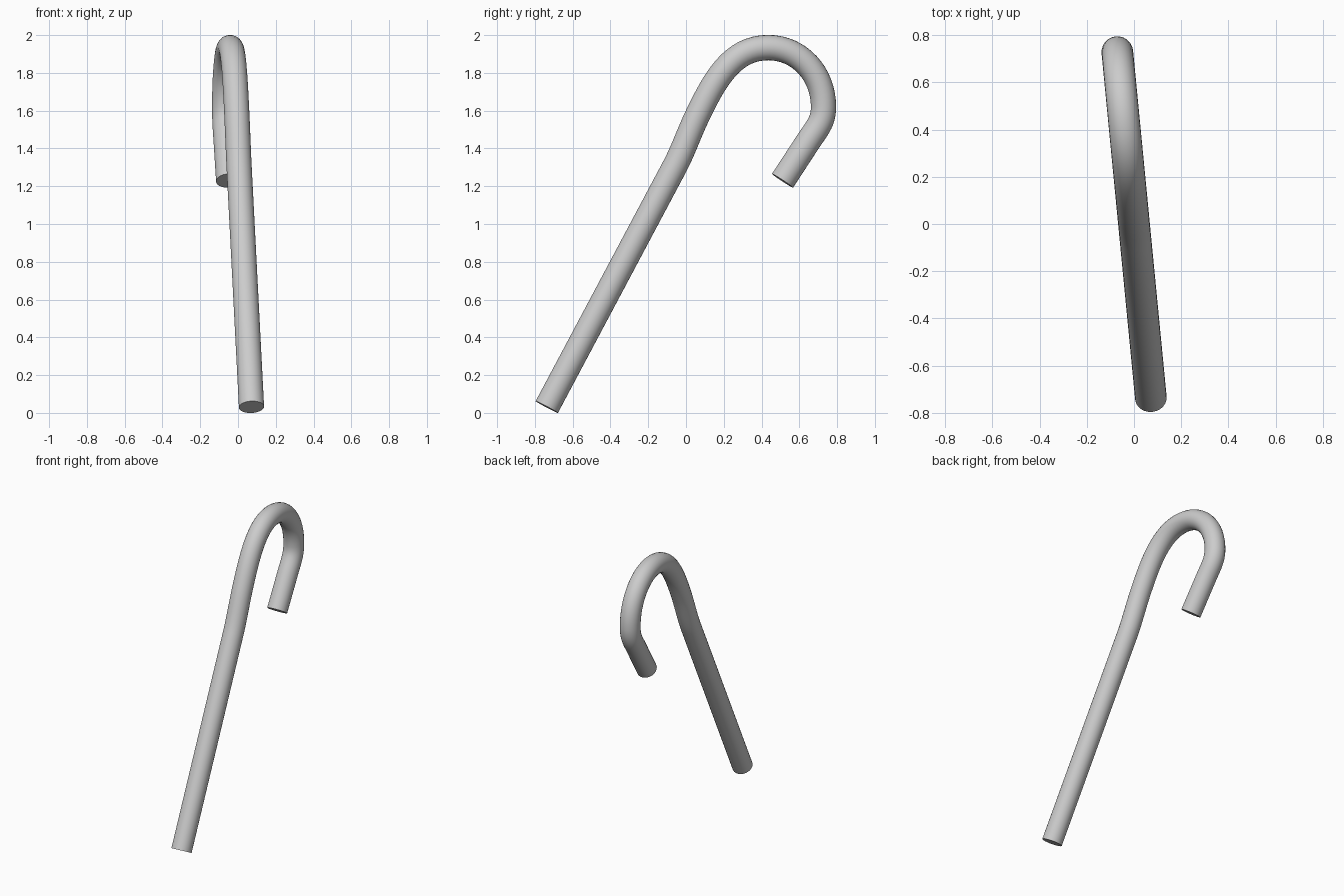
import bpy
from mathutils import Vector

if "Cube" in bpy.data.objects:
    bpy.data.objects.remove(bpy.data.objects["Cube"])

RADIUS = 0.067
LEAN = -0.097  # x shift per unit of y: the cane's plane is turned slightly about z


def at(y, z):
    return Vector((LEAN * y, y, z))


# Centreline in the y-z plane: (y, z), unit tangent, handle length in, handle length out
path = [
    ((-0.737, 0.031), (0.470, 0.883), 0.3, 0.48),     # foot
    ((-0.062, 1.300), (0.470, 0.883), 0.48, 0.10),    # end of straight shaft
    ((0.060, 1.573), (0.435, 0.900), 0.10, 0.20),     # start of hook
    ((0.435, 1.934), (1.0, 0.0), 0.195, 0.165),       # crown
    ((0.728, 1.620), (0.0, -1.0), 0.175, 0.08),       # outermost point
    ((0.647, 1.437), (-0.549, -0.836), 0.08, 0.08),   # end of bend
    ((0.511, 1.229), (-0.549, -0.836), 0.08, 0.08),   # tip
]

# Cane: round tube swept along the path
curve = bpy.data.curves.new("cane", 'CURVE')
curve.dimensions = '3D'
curve.bevel_depth = RADIUS
curve.bevel_resolution = 10
curve.use_fill_caps = True
curve.resolution_u = 16
spline = curve.splines.new('BEZIER')
spline.bezier_points.add(len(path) - 1)
for p, ((y, z), (ty, tz), h_in, h_out) in zip(spline.bezier_points, path):
    p.handle_left_type = p.handle_right_type = 'FREE'
    p.co = at(y, z)
    p.handle_left = at(y - ty * h_in, z - tz * h_in)
    p.handle_right = at(y + ty * h_out, z + tz * h_out)

cane = bpy.data.objects.new("cane", curve)
bpy.context.collection.objects.link(cane)
bpy.context.view_layer.objects.active = cane
cane.select_set(True)

# Mesh with smooth sides and crisp flat ends
bpy.ops.object.convert(target='MESH')
bpy.ops.object.shade_smooth_by_angle()
